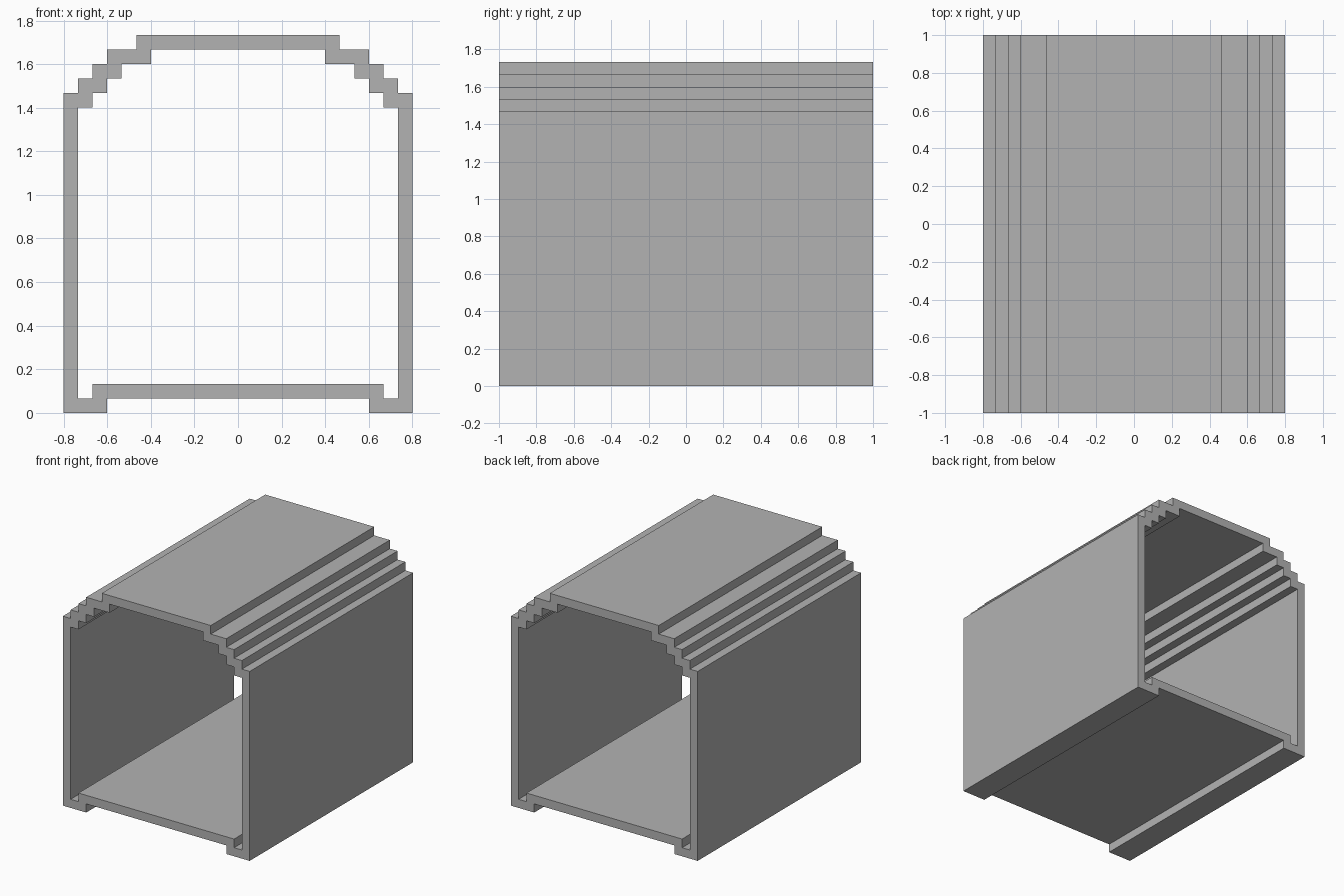
import bpy
import bmesh
from math import pi

cube = bpy.data.objects.get("Cube")
if cube:
    bpy.data.objects.remove(cube, do_unlink=True)

UNIT = 2 / 30   # wall thickness; every step lies on this grid
LENGTH = 2.0

grey = bpy.data.materials.new("plain grey")
grey.use_nodes = True
colour = (0.45, 0.45, 0.45, 1)
grey.diffuse_color = colour
grey.node_tree.nodes["Principled BSDF"].inputs["Base Color"].default_value = colour

# Half cross-sections (x, z) in wall thicknesses, from floor to roof
outer = [(9, 1), (9, 0), (12, 0), (12, 22), (11, 22), (11, 23), (10, 23),
         (10, 24), (9, 24), (9, 25), (7, 25), (7, 26)]
inner = [(10, 2), (10, 1), (11, 1), (11, 21), (10, 21), (10, 22), (9, 22),
         (9, 23), (8, 23), (8, 24), (6, 24), (6, 25)]


def add_loop(curve, half):
    """Mirror a half profile into one closed outline."""
    points = half + [(-x, z) for x, z in reversed(half)]
    spline = curve.splines.new("POLY")
    spline.points.add(len(points) - 1)
    for point, (x, z) in zip(spline.points, points):
        point.co = (x * UNIT, z * UNIT, 0, 1)
    spline.use_cyclic_u = True


# Tunnel shell: the hollow section extruded along y
curve = bpy.data.curves.new("tunnel_profile", "CURVE")
curve.dimensions = "2D"
curve.fill_mode = "BOTH"
curve.extrude = LENGTH / 2
add_loop(curve, outer)
add_loop(curve, inner)

shell = bpy.data.objects.new("tunnel_shell", curve)
bpy.context.collection.objects.link(shell)
shell.rotation_euler.x = pi / 2
bpy.ops.object.select_all(action="DESELECT")
shell.select_set(True)
bpy.context.view_layer.objects.active = shell
bpy.ops.object.convert(target="MESH")
shell = bpy.context.object
bpy.ops.object.transform_apply(location=False, rotation=True, scale=False)

# Weld the end caps to the walls and keep every face flat
bm = bmesh.new()
bm.from_mesh(shell.data)
bmesh.ops.remove_doubles(bm, verts=bm.verts, dist=0.0005)
bmesh.ops.recalc_face_normals(bm, faces=bm.faces)
for face in bm.faces:
    face.smooth = False
    face.material_index = 0
bm.to_mesh(shell.data)
bm.free()
shell.data.materials.clear()
shell.data.materials.append(grey)
